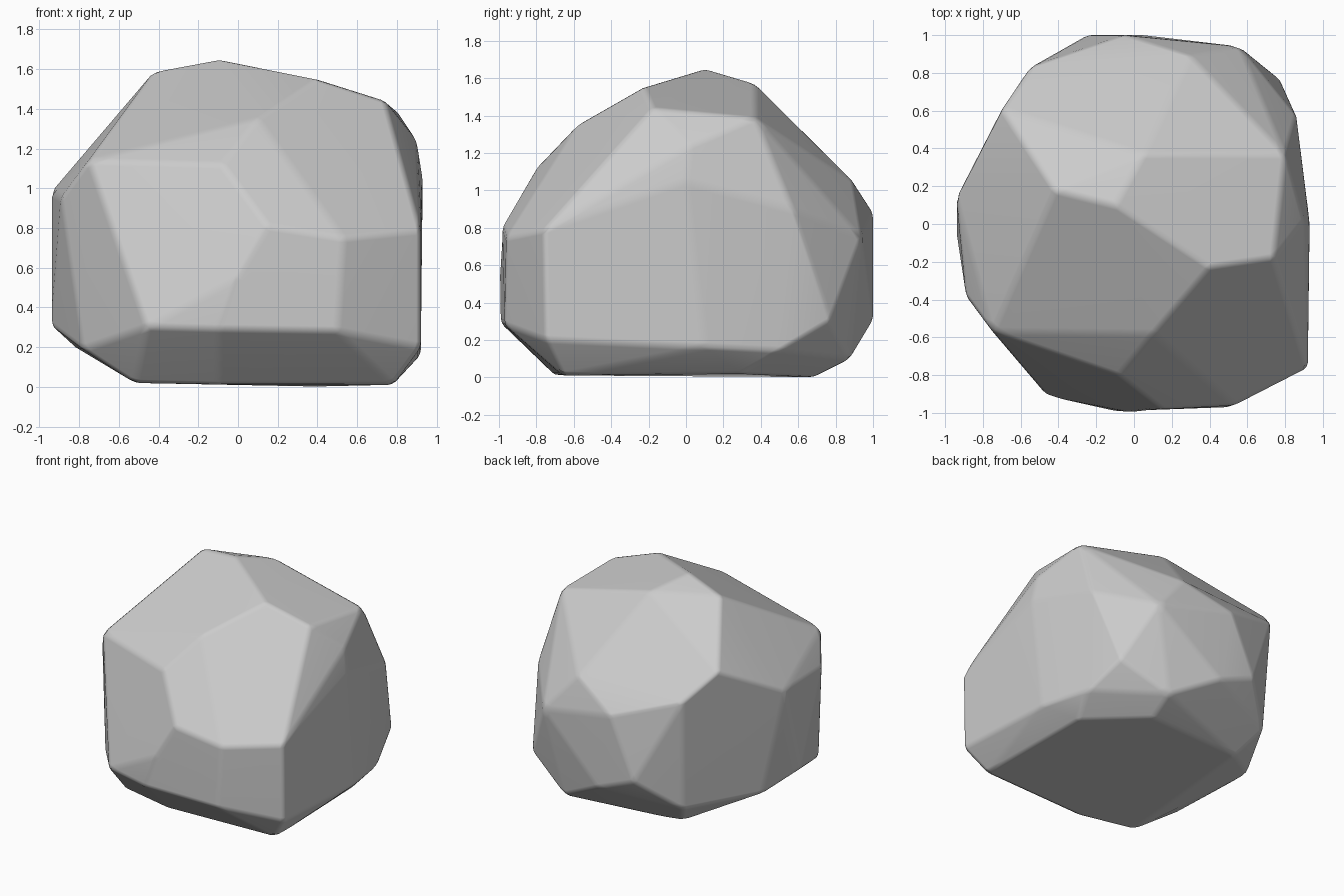
import bpy, bmesh, math

if "Cube" in bpy.data.objects:
    bpy.data.objects.remove(bpy.data.objects["Cube"])

# Key corners of the boulder, grouped by region (hull wraps them)
base = [(-.52, -.62, .02), (-.1, -.7, .01), (.78, -.66, .01), (.76, .3, .02),
        (.4, .68, 0), (-.4, .62, .02)]
lower = [(-.46, -.91, .3), (-.1, -.99, .29), (.5, -.97, .28), (.92, -.75, .2),
         (.92, .1, .16), (.84, .5, .14), (.77, .77, .3), (.42, .88, .1),
         (.05, 1, .3), (-.25, 1, .42), (-.52, .78, .2), (-.94, -.05, .31),
         (-.78, -.5, .19), (-.82, .25, .2)]
middle = [(0, -1, .55), (.15, -.98, .81), (.53, -.96, .75), (.92, -.76, .79),
          (.94, -.3, .8), (.93, 0, 1.05), (.86, .57, .9), (.56, .94, .75),
          (.3, .89, 1.05), (-.05, 1, .88), (-.55, .83, 1.05), (-.7, .61, 1.24),
          (-.94, .14, .98), (-.89, -.38, .95)]
upper = [(-.75, -.57, 1.14), (-.08, -.8, 1.12), (.1, -.58, 1.35), (.9, .02, 1.24),
         (.8, .37, 1.39), (.74, -.18, 1.44), (.4, -.23, 1.55), (.05, .37, 1.57),
         (-.1, .1, 1.65), (-.42, .18, 1.59)]

bm = bmesh.new()
for p in base + lower + middle + upper:
    bm.verts.new(p)
bmesh.ops.convex_hull(bm, input=bm.verts)
bmesh.ops.delete(bm, geom=[v for v in bm.verts if not v.link_faces], context='VERTS')
# Merge nearly flat triangles into broad facets
bmesh.ops.dissolve_limit(bm, angle_limit=math.radians(5), verts=bm.verts, edges=bm.edges)
bmesh.ops.recalc_face_normals(bm, faces=bm.faces)
for f in bm.faces:
    f.smooth = True

# Boulder object: worn edges, broad facets
mesh = bpy.data.meshes.new("boulder")
bm.to_mesh(mesh)
bm.free()
boulder = bpy.data.objects.new("boulder", mesh)
bpy.context.collection.objects.link(boulder)
worn = boulder.modifiers.new("worn_edges", 'BEVEL')
worn.width = 0.025
worn.segments = 2
worn.limit_method = 'ANGLE'
worn.angle_limit = math.radians(8)
boulder.modifiers.new("facet_shading", 'WEIGHTED_NORMAL')
